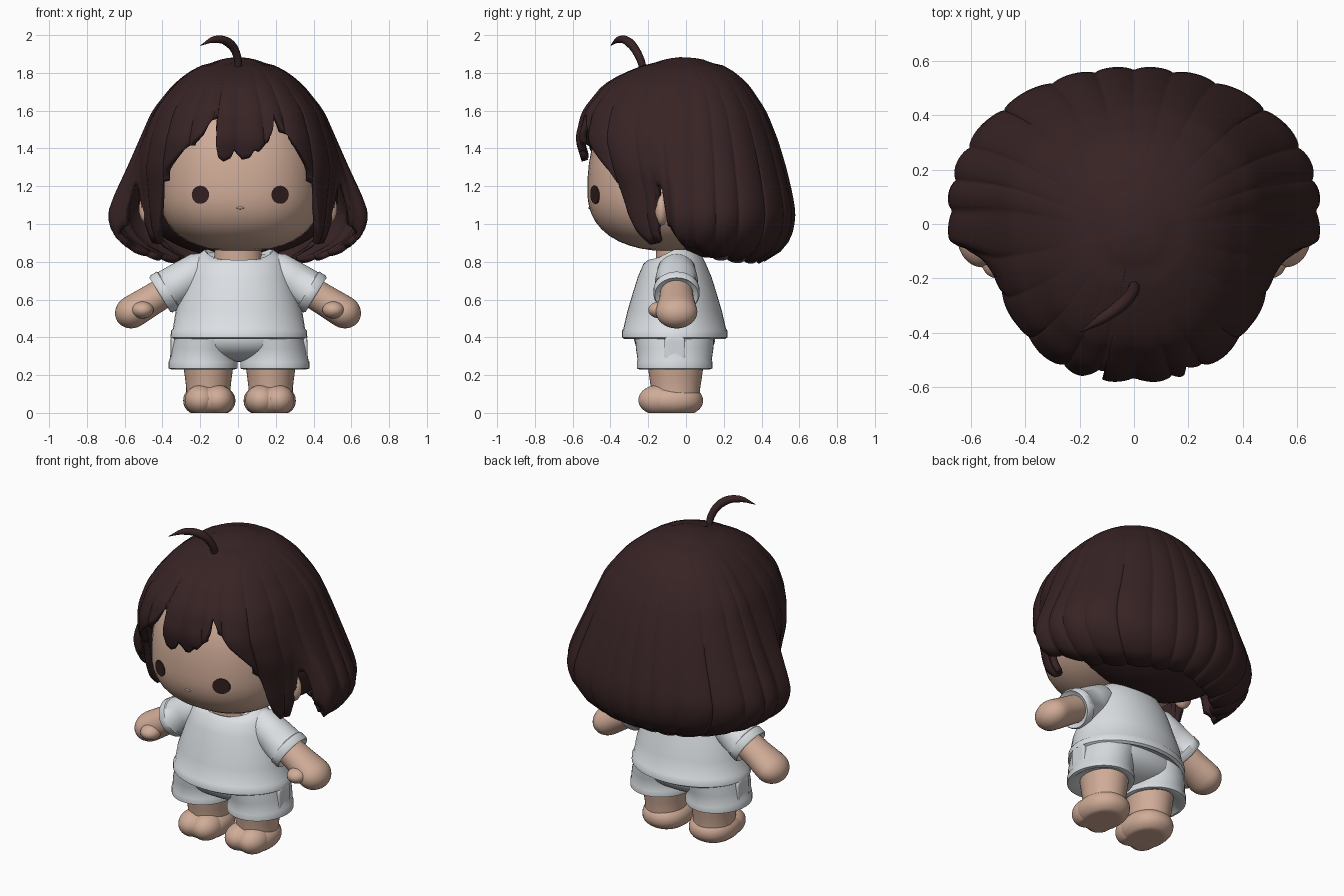
import bpy, bmesh, math
from math import sin, cos, pi, radians
from mathutils import Vector, Matrix

if "Cube" in bpy.data.objects:
    bpy.data.objects.remove(bpy.data.objects["Cube"])


def material(name, rgb):
    m = bpy.data.materials.new(name)
    m.use_nodes = True
    m.diffuse_color = (*rgb, 1)
    m.node_tree.nodes["Principled BSDF"].inputs["Base Color"].default_value = (*rgb, 1)
    return m


HAIR = material("dark brown hair", (0.039, 0.017, 0.018))
SKIN = material("peach skin", (0.63, 0.41, 0.31))
SHIRT = material("white shirt", (0.71, 0.74, 0.77))
SHORTS = material("pale grey shorts", (0.66, 0.69, 0.72))
EYE = material("dark eyes", (0.036, 0.014, 0.014))


def finish(name, bm, mat, angle=45):
    bmesh.ops.recalc_face_normals(bm, faces=bm.faces)
    me = bpy.data.meshes.new(name)
    bm.to_mesh(me)
    bm.free()
    ob = bpy.data.objects.new(name, me)
    bpy.context.collection.objects.link(ob)
    me.materials.append(mat)
    bpy.ops.object.select_all(action='DESELECT')
    ob.select_set(True)
    bpy.context.view_layer.objects.active = ob
    bpy.ops.object.shade_smooth_by_angle(angle=radians(angle))
    return ob


def skin_rings(bm, rings, caps=(True, True)):
    """Bridge a list of equal vertex rings with quads."""
    rows = [[bm.verts.new(p) for p in r] for r in rings]
    n = len(rows[0])
    for a, b in zip(rows, rows[1:]):
        for i in range(n):
            bm.faces.new((a[i], a[(i + 1) % n], b[(i + 1) % n], b[i]))
    for row, cap in zip((rows[0], rows[-1]), caps):
        if cap:
            bm.faces.new(row)


def loft(name, rows, mat, matrix=Matrix(), dip=0, n=40):
    """Rows are (x, y, z, rx, ry); dip lowers the front of the last rings."""
    bm = bmesh.new()
    rings = []
    for k, (x, y, z, rx, ry) in enumerate(rows):
        d = dip * max(0, k - len(rows) + 4) / 3
        rings.append([matrix @ Vector((x + rx * cos(t), y + ry * sin(t), z + d * min(0, sin(t))))
                      for t in (2 * pi * i / n for i in range(n))])
    skin_rings(bm, rings)
    return finish(name, bm, mat)


def blob(name, centre, radii, mat, power=2, floor=None, low=None):
    """Rounded superellipsoid; low is a separate lower z radius."""
    bm = bmesh.new()
    bmesh.ops.create_uvsphere(bm, u_segments=40, v_segments=24, radius=1)
    for v in bm.verts:
        c = v.co / sum(abs(q) ** power for q in v.co) ** (1 / power)
        rz = low if low and c.z < 0 else radii[2]
        v.co = Vector((c.x * radii[0], c.y * radii[1], c.z * rz)) + Vector(centre)
        if floor is not None:
            v.co.z = max(floor, v.co.z)
    return finish(name, bm, mat)


def interp(table, x):
    """Linear interpolation in rows sorted by rising first value."""
    for a, b in zip(table, table[1:]):
        if x <= b[0]:
            f = max(0, (x - a[0]) / (b[0] - a[0]))
            return [p + (q - p) * f for p, q in zip(a[1:], b[1:])]
    return list(table[-1][1:])


# Head, neck and nose
HC, HR, HP, LOW = Vector((0.012, -0.055, 1.18)), (0.43, 0.467, 0.54), 2.4, 0.325
blob("head", HC, HR, SKIN, HP, low=LOW)
loft("neck", [(0, -0.06, 0.74, 0.13, 0.1), (0, -0.06, 0.92, 0.12, 0.1)], SKIN)


def face_y(x, z):
    rz = HR[2] if z > HC.z else LOW
    r = 1 - abs((x - HC.x) / HR[0]) ** HP - abs((z - HC.z) / rz) ** HP
    return HC.y - HR[1] * r ** (1 / HP)


blob("nose", (0.012, face_y(0.012, 1.085) + 0.003, 1.085), (0.02, 0.008, 0.007), SKIN)

# Ears, and eyes as thin plates on the face
for side, s in (("left", 1), ("right", -1)):
    blob(side + "_ear", (0.46 * s, -0.13, 1.08), (0.065, 0.04, 0.088), SKIN)
    bm = bmesh.new()
    ring = [(0.012 + 0.211 * s + 0.046 * cos(t), 1.155 + 0.048 * sin(t))
            for t in (2 * pi * i / 24 for i in range(24))]
    skin_rings(bm, [[(x, face_y(x, z) + d, z) for x, z in ring] for d in (0.003, -0.005)])
    finish(side + "_eye", bm, EYE)

# Hair cap: z, centre y, back half-width, back y, front half-width, front y
CAP = [(0.78, 0.05, 0.36, 0.36, 0.40, -0.24), (0.82, 0.05, 0.50, 0.46, 0.44, -0.29),
       (0.88, 0.05, 0.60, 0.53, 0.47, -0.36), (0.95, 0.05, 0.665, 0.565, 0.50, -0.42),
       (1.05, 0.05, 0.69, 0.58, 0.515, -0.46), (1.15, 0.05, 0.655, 0.565, 0.525, -0.475),
       (1.30, 0.05, 0.585, 0.53, 0.54, -0.54), (1.45, 0.05, 0.52, 0.485, 0.51, -0.585),
       (1.60, 0.05, 0.455, 0.425, 0.455, -0.55), (1.75, 0.03, 0.335, 0.325, 0.335, -0.43),
       (1.84, 0.0, 0.21, 0.21, 0.21, -0.24), (1.87, 0.0, 0.12, 0.13, 0.12, -0.14),
       (1.885, -0.02, 0.0, -0.02, 0.0, -0.02)]
TOP = CAP[-1][0]
# Hem height by angle from the front: fringe, then side lock, ear gap and back
FRINGE = [(-42, 1.28), (-31, 1.37), (-18, 1.47), (-9.5, 1.59), (-10.4 + 1.4, 1.42), (-7.5, 1.35),
          (-5, 1.33), (-2, 1.35), (-1, 1.39), (1, 1.34), (4, 1.35), (6, 1.39), (8, 1.38),
          (12, 1.42), (17, 1.5), (19.5, 1.59), (24, 1.51), (30, 1.42), (37, 1.34), (42, 1.28)]
SIDES = [(42, 1.28), (46, 1.19), (50, 1.06), (54, 0.96), (60, 0.89), (69, 0.9), (71, 1.0),
         (72.5, 1.2), (75.5, 1.2), (77, 0.99), (84, 0.89), (92, 0.86), (104, 0.815),
         (130, 0.795), (160, 0.795), (180, 0.81)]


def hair_point(deg, t):
    hem = interp(FRINGE, deg)[0] if abs(deg) < 42 else interp(SIDES, abs(deg))[0]
    a = radians(deg)
    lock = abs(sin(12 * a + 0.9 * sin(4 * a))) ** 0.5
    if abs(deg) > 77:
        hem -= 0.015 * (lock - 0.7)
    z = TOP - (TOP - hem) * t ** 1.8
    d = min(0.03, TOP - z)
    c, wb, yb, wf, yf = [sum(q) / 3 for q in zip(*(interp(CAP, z + k * d) for k in (-1, 0, 1)))]
    f = min(1, max(0, (abs(deg) - 70) / 12))
    w = wf + (wb - wf) * f * f * (3 - 2 * f)
    front = abs(deg) < 90
    e = 0.8 if front else 0.97
    bulge = 1 + 0.035 * t * (lock - 0.75)
    x = w * math.copysign(abs(sin(a)) ** e, a) * bulge
    y = (c - yf if front else yb - c) * abs(cos(a)) ** e * bulge
    return x, c - y if front else c + y, z


bm = bmesh.new()
COLS, ROWS = 540, 36
skin_rings(bm, [[hair_point(-180 + 360 * (i + 0.5) / COLS, 0.04 + 0.96 * j / ROWS)
                 for i in range(COLS)] for j in range(ROWS + 1)], caps=(True, False))
hair = finish("hair_cap", bm, HAIR, 60)
thick = hair.modifiers.new("thickness", 'SOLIDIFY')
thick.thickness, thick.offset = 0.035, -1
blob("hair_underside", (0, 0.15, 1.15), (0.53, 0.39, 0.4), HAIR, low=0.33)

# Curled stray lock on the crown
cu = bpy.data.curves.new("stray_lock", 'CURVE')
cu.dimensions, cu.bevel_depth, cu.bevel_resolution = '3D', 0.024, 4
cu.use_fill_caps = True
path = [(0.0, -0.22, 1.8, 0.8), (-0.005, -0.25, 1.89, 0.9), (-0.05, -0.3, 1.96, 1),
        (-0.12, -0.35, 1.977, 0.8), (-0.2, -0.4, 1.945, 0.05)]
sp = cu.splines.new('BEZIER')
sp.bezier_points.add(len(path) - 1)
for p, (x, y, z, r) in zip(sp.bezier_points, path):
    p.co, p.radius = (x, y, z), r
    p.handle_left_type = p.handle_right_type = 'AUTO'
stray = bpy.data.objects.new("stray_lock", cu)
bpy.context.collection.objects.link(stray)
cu.materials.append(HAIR)

# Shirt with a rolled hem and a dipped neckline
loft("shirt", [(0.005, -0.06, 0.41, 0.3, 0.23), (0.005, -0.06, 0.39, 0.345, 0.265),
               (0.005, -0.06, 0.4, 0.362, 0.28), (0.005, -0.06, 0.435, 0.36, 0.28),
               (0.005, -0.06, 0.445, 0.35, 0.272), (0.005, -0.06, 0.54, 0.335, 0.25),
               (0.005, -0.06, 0.64, 0.3, 0.22), (0.005, -0.06, 0.72, 0.275, 0.195),
               (0.005, -0.06, 0.79, 0.25, 0.165), (0.005, -0.06, 0.84, 0.215, 0.14),
               (0.005, -0.06, 0.865, 0.18, 0.125), (0.005, -0.06, 0.85, 0.165, 0.11)],
     SHIRT, dip=0.09)

# Rounded seat that joins both shorts legs
blob("shorts_seat", (0.005, -0.06, 0.4), (0.335, 0.215, 0.13), SHORTS, 2.2)

for side, s in (("left", 1), ("right", -1)):
    # Sleeve and arm share one slanted axis
    axis = Vector((0.85 * s, 0, -0.52))
    frame = Matrix.Translation((0.2 * s, -0.05, 0.755)) @ axis.to_track_quat('Z', 'Y').to_matrix().to_4x4()
    loft(side + "_sleeve", [(0, 0, -0.06, 0.06, 0.07), (0, 0, 0, 0.1, 0.1),
                            (0, 0, 0.1, 0.113, 0.105), (0, 0, 0.195, 0.117, 0.108),
                            (0, 0, 0.2, 0.122, 0.114), (0, 0, 0.24, 0.122, 0.114),
                            (0, 0, 0.25, 0.115, 0.107), (0, 0, 0.235, 0.09, 0.085)], SHIRT, frame)
    arm = [(0, 0, 0.2, 0.085, 0.08), (0, 0, 0.3, 0.092, 0.082), (0, 0, 0.38, 0.105, 0.085)]
    arm += [(0, 0, 0.42 + 0.095 * sin(t), 0.11 * cos(t), 0.086 * cos(t))
            for t in (radians(q) for q in range(0, 90, 11))]
    loft(side + "_arm", arm, SKIN, frame)
    blob(side + "_thumb", (0.505 * s, -0.135, 0.545), (0.058, 0.065, 0.045), SKIN)

    # Shorts leg with a rolled cuff and a side pocket flap
    x = 0.19 * s + 0.005
    loft(side + "_shorts_leg", [(x, -0.06, 0.25, 0.13, 0.14), (x, -0.06, 0.23, 0.165, 0.185),
                                (x, -0.06, 0.235, 0.183, 0.2), (x, -0.06, 0.27, 0.183, 0.2),
                                (x, -0.06, 0.278, 0.178, 0.196), (x * 0.98, -0.06, 0.34, 0.172, 0.205),
                                (x * 0.9, -0.06, 0.41, 0.17, 0.21)], SHORTS)
    blob(side + "_pocket", (0.35 * s + 0.005, -0.06, 0.335), (0.012, 0.055, 0.07), SHORTS, 6)

    # Leg and flat-soled foot with two soft toe lobes
    x = 0.165 * s + 0.008
    loft(side + "_leg", [(x, -0.055, 0.06, 0.12, 0.13), (x, -0.055, 0.13, 0.117, 0.13),
                         (x, -0.055, 0.18, 0.123, 0.138), (x, -0.055, 0.27, 0.135, 0.15)], SKIN)
    x = 0.16 * s + 0.008
    blob(side + "_foot", (x, -0.075, 0.065), (0.138, 0.165, 0.088), SKIN, 2.2, floor=0)
    for toe, dx in (("inner", -0.045), ("outer", 0.045)):
        blob(f"{side}_{toe}_toe", (x + dx * s, -0.145, 0.068), (0.085, 0.107, 0.08), SKIN, floor=0)
